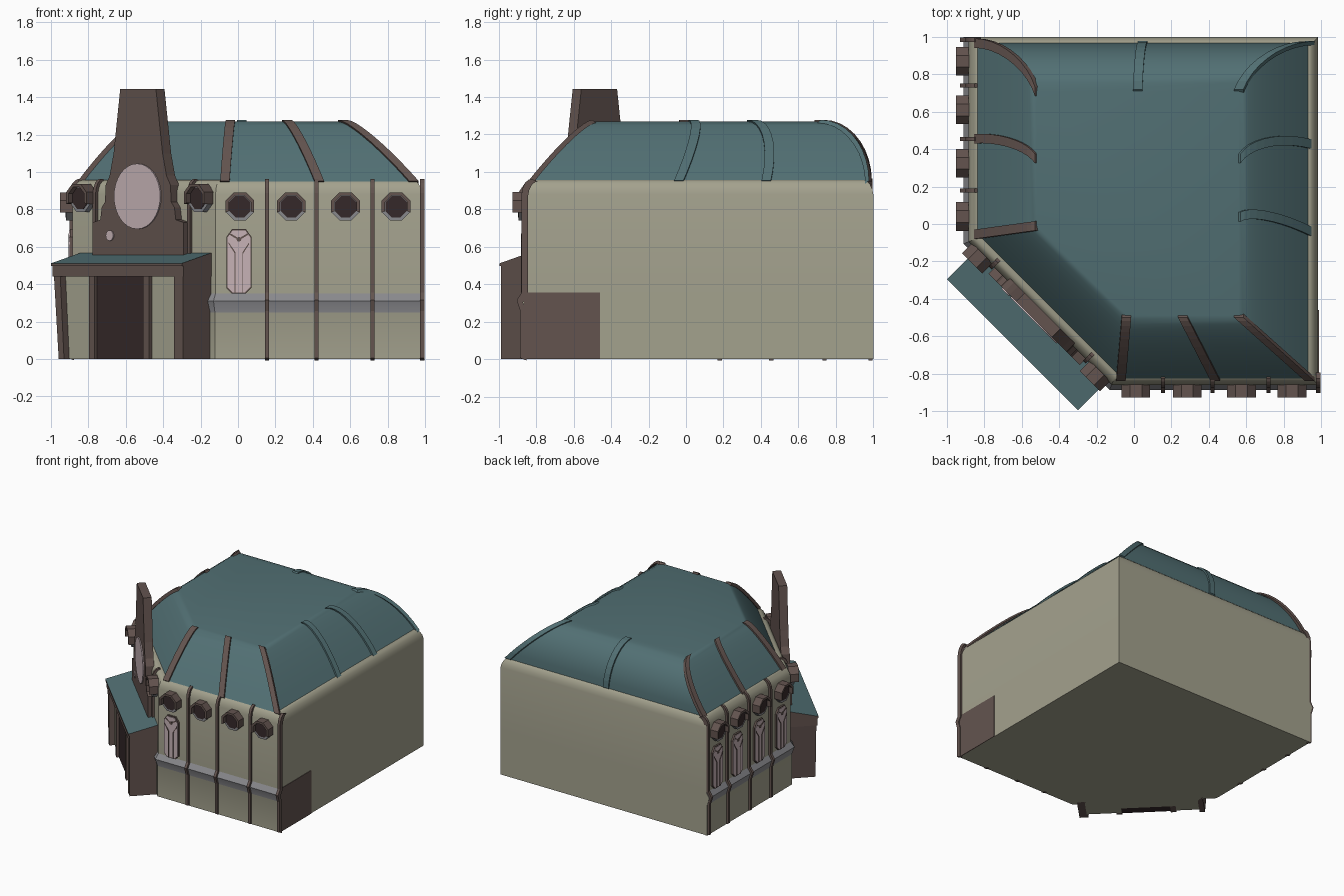
import bpy, bmesh, math
from mathutils import Vector

if "Cube" in bpy.data.objects:
    bpy.data.objects.remove(bpy.data.objects["Cube"])


def material(name, rgb):
    m = bpy.data.materials.new(name)
    m.diffuse_color = (*rgb, 1)
    m.use_nodes = True
    m.node_tree.nodes["Principled BSDF"].inputs["Base Color"].default_value = m.diffuse_color
    return m


BEIGE = material("beige stone", (0.37, 0.36, 0.27))
TEAL = material("teal roof", (0.084, 0.162, 0.174))
BROWN = material("brown trim", (0.125, 0.088, 0.078))
DARK = material("dark opening", (0.036, 0.022, 0.023))
PINK = material("pale pink glass", (0.57, 0.45, 0.47))
GREY = material("grey band", (0.25, 0.25, 0.265))


def finish(name, bm, mats, rule=None, smooth=False):
    bmesh.ops.recalc_face_normals(bm, faces=bm.faces)
    bm.normal_update()
    if rule:
        for f in bm.faces:
            f.material_index = rule(f)
    me = bpy.data.meshes.new(name)
    bm.to_mesh(me)
    bm.free()
    for m in mats:
        me.materials.append(m)
    ob = bpy.data.objects.new(name, me)
    bpy.context.collection.objects.link(ob)
    if smooth:
        bpy.ops.object.select_all(action='DESELECT')
        ob.select_set(True)
        bpy.context.view_layer.objects.active = ob
        bpy.ops.object.shade_smooth_by_angle(angle=math.radians(25))
    return ob


def loft(name, rings, mats, rule=None, smooth=False):
    bm = bmesh.new()
    vs = [[bm.verts.new(p) for p in r] for r in rings]
    k = len(rings[0])
    for a, b in zip(vs, vs[1:]):
        for i in range(k):
            j = (i + 1) % k
            bm.faces.new((a[i], a[j], b[j], b[i]))
    bm.faces.new(vs[0][::-1])
    bm.faces.new(vs[-1])
    return finish(name, bm, mats, rule, smooth)


def ring(front, right, back, left, diag, z):
    """Five-sided footprint; diag is x+y along the cut corner."""
    return [Vector(p + (z,)) for p in ((diag - front, front), (right, front),
            (right, back), (left, back), (left, diag - left))]


# Wall frames: origin, direction along the wall, outward direction
S = math.sqrt(0.5)
FRONT = ((0, -0.86), (1, 0), (0, -1))
LEFT = ((-0.885, 0), (0, 1), (-1, 0))
DIAG = ((-0.5025, -0.4775), (S, -S), (-S, -S))


def at(frame, u, n, z):
    o, t, d = frame
    return Vector((o[0] + t[0] * u + d[0] * n, o[1] + t[1] * u + d[1] * n, z))


def prism(name, frame, shape, n0, n1, mat):
    """Outline in (along wall, height) pushed out from n0 to n1."""
    return loft(name, [[at(frame, u, n, z) for u, z in shape] for n in (n0, n1)], [mat])


def rect(u0, u1, z0, z1):
    return [(u0, z0), (u1, z0), (u1, z1), (u0, z1)]


def ngon(u, z, r, sides, a0=0.0, a1=360.0, closed=True):
    steps = sides if closed else sides - 1
    return [(u + r * math.cos(math.radians(a0 + (a1 - a0) * i / steps)),
             z + r * math.sin(math.radians(a0 + (a1 - a0) * i / steps))) for i in range(sides)]


def strip(name, path, width, rise, mat):
    """Rectangular rib along a path."""
    w, h = width / 2, rise
    return loft(name, [[p - w - h, p + w - h, p + w + h, p - w + h] for p in path], [mat])


# Walls: (height, outward bulge of decorated sides, rounding of all sides)
profile = [(0, 0.008, 0), (0.25, 0.008, 0), (0.31, 0.027, 0), (0.35, 0, 0), (0.88, 0, 0),
           (0.91, 0, 0.006), (0.935, 0, 0.018), (0.95, 0, 0.034), (0.957, 0, 0.05)]
loft("walls", [ring(-0.86 - e + c, 0.985 - c, 1.0 - c, -0.885 - e + c,
                    -0.98 + (c - e) * 1.414, z) for z, e, c in profile], [BEIGE, GREY],
     lambda f: int(0.25 < f.calc_center_median().z < 0.35 and f.normal.x + f.normal.y < -0.3),
     smooth=True)

# Domed roof: back is a quarter ellipse, the other sides are flatter
roof = []
for i in range(10):
    t = math.pi / 2 * i / 9
    q, c = math.sin(t), 1 - math.cos(t)
    s = 0.75 * q + 0.25 * c
    roof.append(ring(-0.83 + 0.34 * s, 0.94 - 0.38 * s, 0.967 - 0.257 * c,
                     -0.845 + 0.325 * s, -0.90 + 0.37 * s, 0.945 + 0.325 * q))
loft("roof", roof, [TEAL], smooth=True)

# Roof ribs: (starting corner, fraction to the next corner, side they lie on, colour)
for k, f, side, mat in [(0, 0, 0, BROWN), (0, 0.5, 0, BROWN), (1, 0, 0, BROWN),
                        (3, 0, 3, BROWN), (3, 0.5, 3, BROWN), (4, 0, 3, BROWN),
                        (1, 0.44, 1, TEAL), (1, 0.7, 1, TEAL), (2, 0, 2, TEAL), (2, 0.5, 2, TEAL)]:
    path = [r[k].lerp(r[(k + 1) % 5], f) for r in roof]
    along = (roof[0][(side + 1) % 5] - roof[0][side]).normalized()
    out = Vector((along.y, -along.x, 0.8)).normalized()
    strip("roof_rib", path, along * 0.05, out * 0.013, mat)


# Wall ribs following the wall profile
def wall_rib(frame, u, z0=0.0):
    path = [at(frame, u, e - c, z) for z, e, c in profile if z >= z0]
    o, t, d = frame
    strip("wall_rib", path, Vector((t[0], t[1], 0)) * 0.022,
          Vector((d[0], d[1], 0.4)) * 0.017, BROWN)


for u in (0.155, 0.42, 0.72, 0.985):
    wall_rib(FRONT, u)
for u in (0.18, 0.455, 0.74, 0.985):
    wall_rib(LEFT, u)
for u in (-0.36, 0.352):
    wall_rib(DIAG, u, 0.35)


# Round windows with a hood over the upper half
def porthole(frame, u, z):
    prism("porthole_rim", frame, ngon(u, z, 0.08, 8, 22.5, 382.5), -0.01, 0.035, GREY)
    prism("porthole_opening", frame, ngon(u, z, 0.062, 8, 22.5, 382.5), 0.03, 0.038, DARK)
    hood = ngon(u, z, 0.083, 6, -22.5, 202.5, False) + ngon(u, z, 0.064, 6, 202.5, -22.5, False)
    prism("porthole_hood", frame, hood, -0.01, 0.067, BROWN)


# Tall windows with rounded ends and a forked mullion
def tall_window(frame, u):
    def outline(w, z0, z1):
        c = w * 0.45
        half = [(w - c, z0), (w, z0 + c), (w, z1 - c * 1.4), (w - c, z1)]
        return [(u + a, b) for a, b in half] + [(u - a, b) for a, b in half[::-1]]
    prism("window_frame", frame, outline(0.067, 0.35, 0.695), -0.01, 0.014, BROWN)
    prism("window_glass", frame, outline(0.061, 0.357, 0.688), 0.01, 0.018, PINK)
    for s in (-1, 1):
        prism("window_mullion", frame, [(u + s * 0.018, 0.357), (u + s * 0.023, 0.357),
              (u + s * 0.023, 0.565), (u + s * 0.055, 0.615), (u + s * 0.055, 0.625),
              (u + s * 0.018, 0.57)], 0.012, 0.021, BROWN)
        prism("window_fork", frame, [(u, 0.635), (u, 0.645), (u + s * 0.045, 0.672),
              (u + s * 0.05, 0.664)], 0.012, 0.021, BROWN)
    prism("window_boss", frame, ngon(u, 0.64, 0.013, 8), 0.012, 0.022, BROWN)


for u in (0.01, 0.285, 0.575, 0.845):
    porthole(FRONT, u, 0.815)
for u in (0.04, 0.325, 0.61, 0.87):
    porthole(LEFT, u, 0.815)
    tall_window(LEFT, u)
for u in (-0.445, 0.445):
    porthole(DIAG, u, 0.86)
tall_window(FRONT, 0.005)

# Tower slab on the cut corner, with a big disc and a small one
half = [(0.345, 0.5), (0.345, 0.73), (0.285, 0.745), (0.275, 0.81), (0.25, 0.84),
        (0.245, 0.93), (0.215, 0.98), (0.185, 1.1), (0.135, 1.443)]
prism("tower", DIAG, half + [(-a, z) for a, z in half[::-1]], -0.02, 0.045, BROWN)
prism("tower_disc", DIAG, ngon(0, 0.87, 0.175, 32), 0.04, 0.053, PINK)
prism("small_disc", DIAG, ngon(-0.21, 0.66, 0.028, 16), 0.04, 0.052, PINK)

# Porch: body, end panels, door and sloping canopy
prism("porch_body", DIAG, rect(-0.43, 0.45, 0, 0.47), -0.02, 0.165, BEIGE)
prism("porch_panel_right", DIAG, rect(0.44, 0.508, 0, 0.47), -0.02, 0.212, BROWN)
prism("porch_panel_left", DIAG, [(-0.44, 0), (-0.40, 0), (-0.43, 0.47), (-0.478, 0.47)],
      -0.02, 0.205, BROWN)
for s in (-1, 1):
    prism("door_post", DIAG, rect(s * 0.205 - 0.022, s * 0.205 + 0.022, 0, 0.45), 0.1, 0.19, BROWN)
prism("door", DIAG, rect(-0.185, 0.185, 0, 0.45), 0.1, 0.171, DARK)
section = [(-0.02, 0.44), (0.212, 0.44), (0.212, 0.497), (0.222, 0.497), (0.222, 0.512),
           (0.0, 0.568), (-0.02, 0.568)]
loft("canopy", [[at(DIAG, u, n, z) for n, z in section] for u in (-0.48, 0.51)],
     [BROWN, TEAL], lambda f: int(f.normal.z > 0.5))

# Painted panel low on the right wall
SIDE = ((0.985, 0), (0, 1), (1, 0))
prism("side_panel", SIDE, rect(-0.866, -0.46, 0, 0.355), -0.002, 0.004, BROWN)
